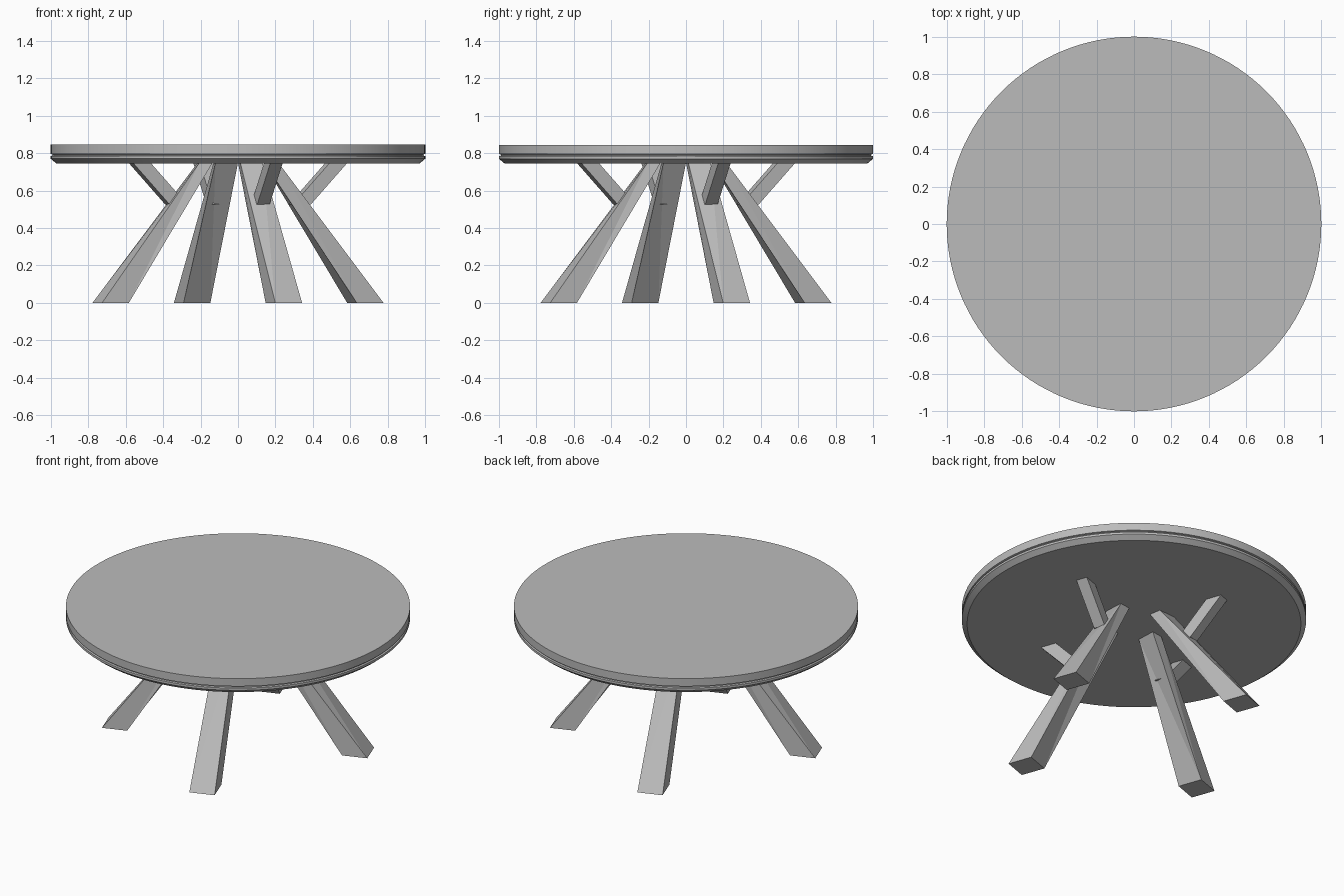
import bpy, bmesh, math
from mathutils import Matrix, Vector

cube = bpy.data.objects.get("Cube")
if cube:
    bpy.data.objects.remove(cube)

grey = bpy.data.materials.new("plain_grey")
grey.use_nodes = True
grey.diffuse_color = (0.5, 0.5, 0.5, 1)
grey.node_tree.nodes["Principled BSDF"].inputs["Base Color"].default_value = grey.diffuse_color

LEG_ANGLE = math.radians(-70.2)
UNDERSIDE = 0.745


def finish(bm, name):
    bmesh.ops.recalc_face_normals(bm, faces=bm.faces)
    mesh = bpy.data.meshes.new(name)
    bm.to_mesh(mesh)
    bm.free()
    mesh.materials.append(grey)
    obj = bpy.data.objects.new(name, mesh)
    bpy.context.collection.objects.link(obj)
    return obj


def beam(name, bottom, top, turn):
    """Four-sided beam between two horizontal outlines, turned about z."""
    bm = bmesh.new()
    low = [bm.verts.new(p) for p in bottom]
    high = [bm.verts.new(p) for p in top]
    bm.faces.new(low)
    bm.faces.new(high)
    for i in range(4):
        j = (i + 1) % 4
        bm.faces.new((low[i], low[j], high[j], high[i]))
    bmesh.ops.triangulate(bm, faces=[f for f in bm.faces if abs(f.normal.z) < 0.99])
    bmesh.ops.rotate(bm, verts=bm.verts, cent=(0, 0, 0), matrix=Matrix.Rotation(turn, 3, 'Z'))
    return finish(bm, name)


def radial_outline(inner, outer, half, z):
    """Rectangle lined up with the leg direction."""
    spin = Matrix.Rotation(LEG_ANGLE, 3, 'Z')
    return [spin @ Vector(p) for p in
            ((inner, -half, z), (outer, -half, z), (outer, half, z), (inner, half, z))]


# Round tabletop with a fine groove and a chamfered lower rim
profile = [(0, UNDERSIDE), (0.97, UNDERSIDE), (1, 0.77), (1, 0.784), (0.99, 0.787),
           (0.99, 0.793), (1, 0.796), (1, 0.845), (0, 0.845)]
bm = bmesh.new()
verts = [bm.verts.new((r, 0, z)) for r, z in profile]
edges = [bm.edges.new(pair) for pair in zip(verts, verts[1:])]
bmesh.ops.spin(bm, geom=verts + edges, cent=(0, 0, 0), axis=(0, 0, 1),
               angle=math.tau, steps=128, use_duplicate=False)
bmesh.ops.remove_doubles(bm, verts=bm.verts, dist=0.0005)
tabletop = finish(bm, "tabletop")
bpy.context.view_layer.objects.active = tabletop
tabletop.select_set(True)
bpy.ops.object.shade_smooth_by_angle(angle=math.radians(20))

# Four splayed legs, each with a short brace leaning outwards
leg_top = [(0, -0.14, 0.75), (0.012, -0.215, 0.75), (0.13, -0.205, 0.75), (0.12, -0.135, 0.75)]
for k, side in enumerate(("front", "left", "back", "right")):
    turn = k * math.pi / 2
    beam(side + "_leg", radial_outline(0.647, 0.799, 0.076, 0), leg_top, turn)
    beam(side + "_brace", radial_outline(0.3, 0.4, 0.035, 0.525),
         radial_outline(0.51, 0.61, 0.035, 0.75), turn)
